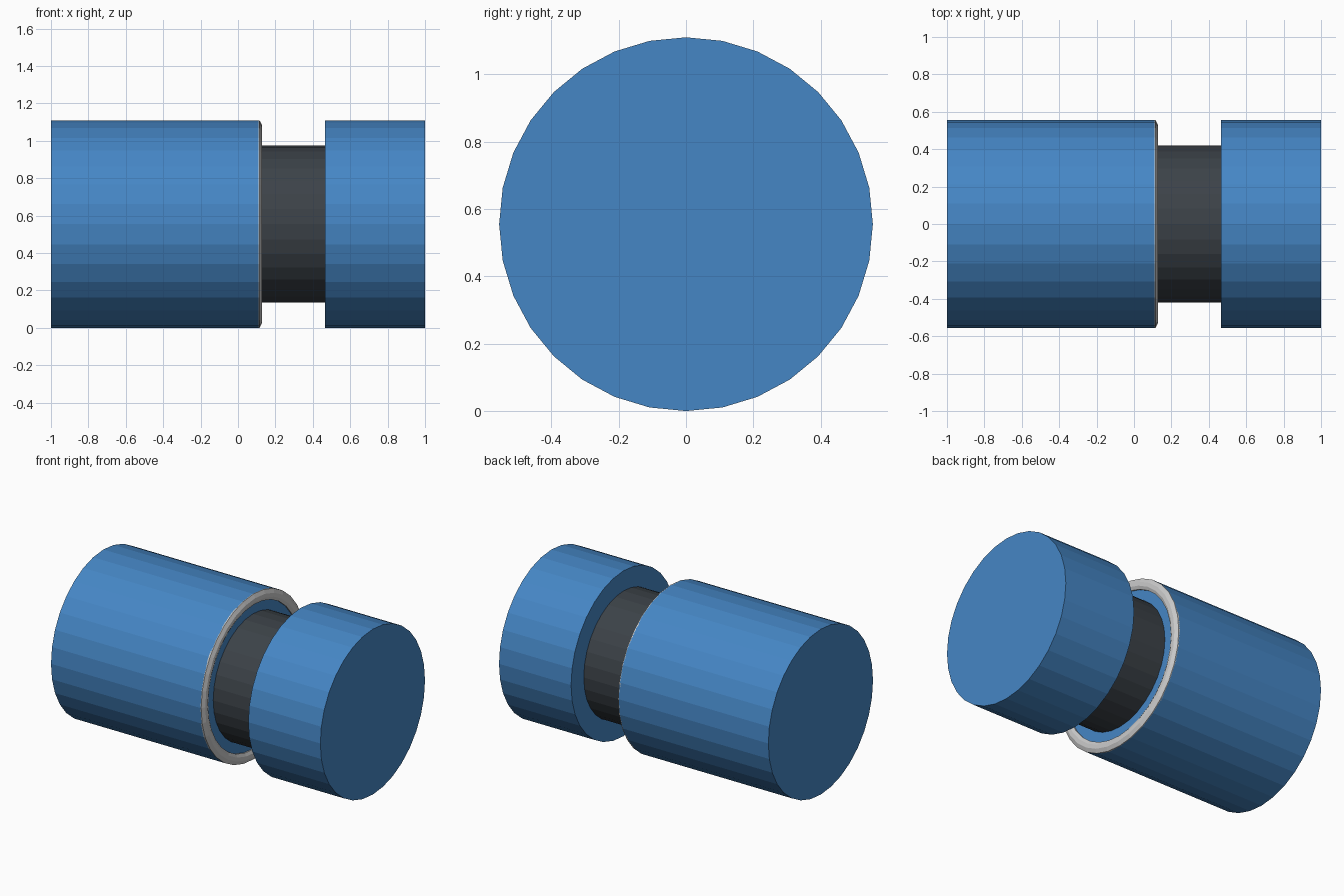
import bpy, bmesh, math

if "Cube" in bpy.data.objects:
    bpy.data.objects.remove(bpy.data.objects["Cube"])

SIDES = 32
R = 0.555


def material(name, color):
    m = bpy.data.materials.new(name)
    m.diffuse_color = (*color, 1)
    m.use_nodes = True
    m.node_tree.nodes["Principled BSDF"].inputs["Base Color"].default_value = m.diffuse_color
    return m


def lathe(name, profile, mat=None, closed=False):
    """Revolve (x, radius) points about the x axis; open profiles get end caps."""
    bm = bmesh.new()
    rings = []
    for x, r in profile:
        ring = []
        for i in range(SIDES):
            a = 2 * math.pi * i / SIDES
            ring.append(bm.verts.new((x, r * math.cos(a), R + r * math.sin(a))))
        rings.append(ring)
    pairs = list(zip(rings, rings[1:]))
    if closed:
        pairs.append((rings[-1], rings[0]))
    else:
        bm.faces.new(rings[0])
        bm.faces.new(rings[-1])
    for a, b in pairs:
        for i in range(SIDES):
            j = (i + 1) % SIDES
            bm.faces.new((a[i], a[j], b[j], b[i]))
    bmesh.ops.recalc_face_normals(bm, faces=bm.faces)
    me = bpy.data.meshes.new(name)
    bm.to_mesh(me)
    bm.free()
    if mat:
        me.materials.append(mat)
    ob = bpy.data.objects.new(name, me)
    bpy.context.collection.objects.link(ob)
    return ob


blue = material("blue", (0.06, 0.24, 0.56))
dark = material("dark_grey", (0.045, 0.055, 0.065))

# Long body and short end cap
lathe("main_body", [(-1, R), (0.11, R)], blue)
lathe("end_cap", [(0.465, R), (1, R)], blue)

# Dark neck joining the two
lathe("neck", [(0.10, 0.42), (0.475, 0.42)], dark)

# Bevelled rim around the mouth of the body
lathe("rim_ring", [(0.105, R), (0.115, R), (0.128, 0.53),
                   (0.128, 0.505), (0.118, 0.485), (0.105, 0.485)], closed=True)
